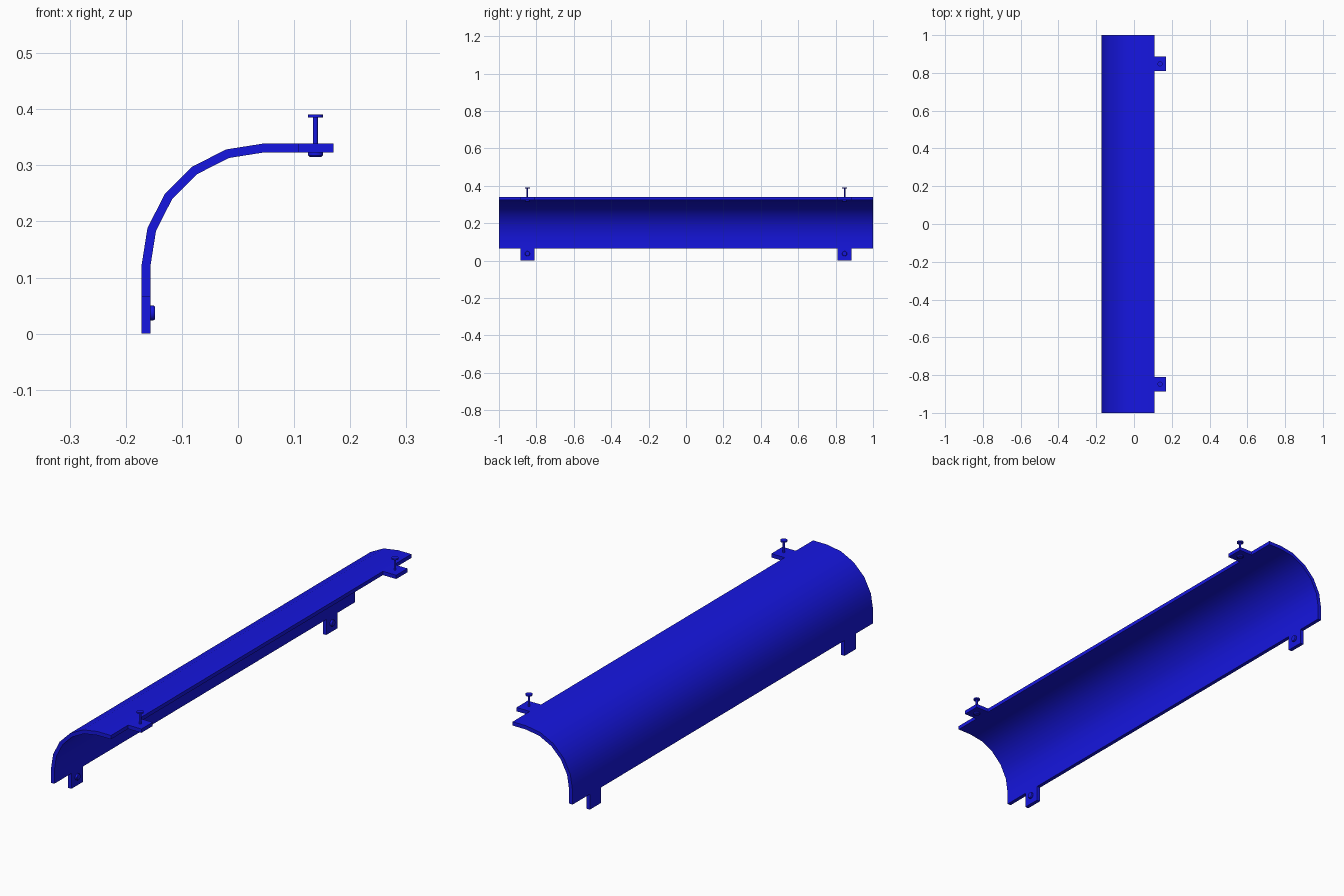
import bpy, bmesh
from math import sin, cos, pi, radians
from mathutils import Matrix

if "Cube" in bpy.data.objects:
    bpy.data.objects.remove(bpy.data.objects["Cube"])

blue = bpy.data.materials.new("blue_paint")
blue.diffuse_color = (0.008, 0.008, 0.75, 1)
blue.use_nodes = True
blue.node_tree.nodes["Principled BSDF"].inputs["Base Color"].default_value = blue.diffuse_color

CX, CZ, R, T = 0.046, 0.121, 0.218, 0.016   # bend centre, outer radius, wall
BOLT_Y, TAB = 0.848, 0.075


def finish(name, bm):
    bmesh.ops.recalc_face_normals(bm, faces=bm.faces)
    me = bpy.data.meshes.new(name)
    bm.to_mesh(me)
    bm.free()
    ob = bpy.data.objects.new(name, me)
    bpy.context.collection.objects.link(ob)
    me.materials.append(blue)
    bpy.ops.object.select_all(action='DESELECT')
    ob.select_set(True)
    bpy.context.view_layer.objects.active = ob
    bpy.ops.object.shade_smooth_by_angle(angle=radians(30))
    return ob


def box(name, lo, hi):
    bm = bmesh.new()
    size = [b - a for a, b in zip(lo, hi)]
    mid = [(a + b) / 2 for a, b in zip(lo, hi)]
    bmesh.ops.create_cube(bm, size=1, matrix=Matrix.Translation(mid) @ Matrix.Diagonal((*size, 1)))
    return finish(name, bm)


def lathe(name, profile, matrix, n=16):
    """Revolve (radius, height) points about local z, capped at both ends."""
    bm = bmesh.new()
    rings = [[bm.verts.new((r * cos(2 * pi * i / n), r * sin(2 * pi * i / n), h))
              for i in range(n)] for r, h in profile]
    for a, b in zip(rings, rings[1:]):
        for i in range(n):
            j = (i + 1) % n
            bm.faces.new((a[i], a[j], b[j], b[i]))
    bm.faces.new(rings[0])
    bm.faces.new(rings[-1])
    bm.transform(matrix)
    return finish(name, bm)


# Curved guard plate: straight leg, five-segment bend, straight top
def offset_line(r):
    bend = [(CX - r * cos(radians(18 * i)), CZ + r * sin(radians(18 * i))) for i in range(6)]
    return [(CX - r, 0.065)] + bend + [(0.108, CZ + r)]


bm = bmesh.new()
outer, inner = offset_line(R), offset_line(R - T)
sections = []
for y in (-1, 1):
    sections.append([[bm.verts.new((x, y, z)) for x, z in line] for line in (outer, inner)])
(o0, i0), (o1, i1) = sections
for k in range(len(outer) - 1):
    for a, b in ((o0, o1), (i0, i1), (o0, i0), (o1, i1)):
        bm.faces.new((a[k], a[k + 1], b[k + 1], b[k]))
for k in (0, -1):
    bm.faces.new((o0[k], o1[k], i1[k], i0[k]))
finish("curved_guard", bm)

# Mounting tabs and fasteners at both ends
xo, zo = CX - R, CZ + R
for side, y in (("front", -BOLT_Y), ("back", BOLT_Y)):
    box(f"top_tab_{side}", (0.108, y - TAB / 2, zo - T), (0.17, y + TAB / 2, zo))
    box(f"side_tab_{side}", (xo, y - TAB / 2, 0), (xo + T, y + TAB / 2, 0.065))
    # Long bolt through the top tab
    lathe(f"bolt_{side}",
          [(0.0105, 0.315), (0.0135, 0.318), (0.0135, 0.324), (0.0045, 0.324), (0.0045, 0.385),
           (0.0135, 0.385), (0.0135, 0.391)],
          Matrix.Translation((0.138, y, 0)))
    # Round nut on the inner face of the side tab
    lathe(f"side_nut_{side}", [(0.0135, -0.002), (0.0135, 0.005), (0.0115, 0.008)],
          Matrix.Translation((xo + T, y, 0.037)) @ Matrix.Rotation(pi / 2, 4, 'Y'))
